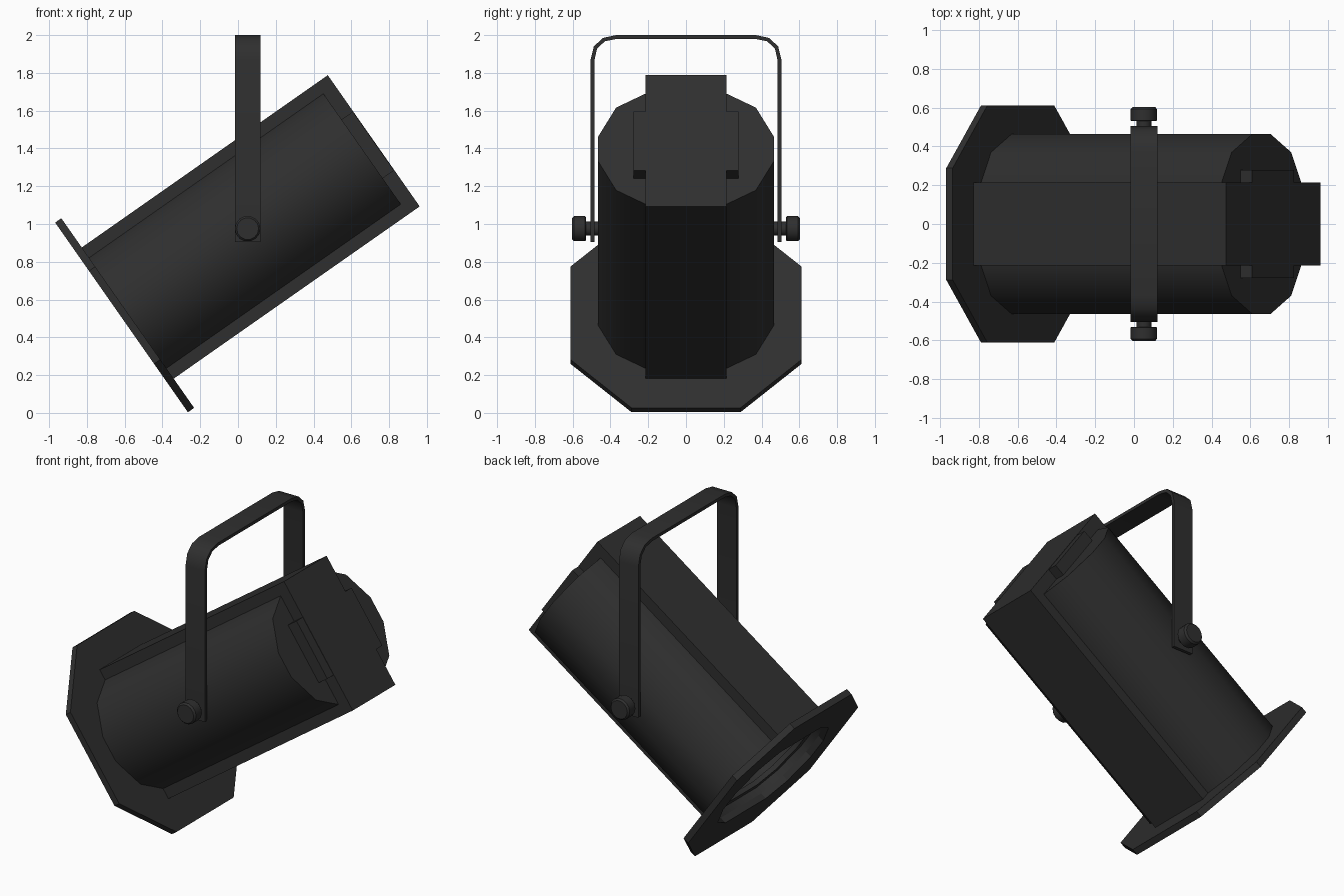
import bpy, bmesh, math
from mathutils import Matrix, Vector

if "Cube" in bpy.data.objects:
    bpy.data.objects.remove(bpy.data.objects["Cube"])

black = bpy.data.materials.new("matte_black")
black.diffuse_color = (0.028, 0.028, 0.028, 1)
black.use_nodes = True
black.node_tree.nodes["Principled BSDF"].inputs["Base Color"].default_value = black.diffuse_color

# lamp space: x along the barrel, y across, z up; tilted 35 degrees about the pivot
TILT = Matrix.Translation((0.051, 0, 0.973)) @ Matrix.Rotation(math.radians(-35), 4, 'Y')


def finish(bm, name, matrix=Matrix(), smooth=None):
    bmesh.ops.recalc_face_normals(bm, faces=bm.faces)
    me = bpy.data.meshes.new(name)
    bm.to_mesh(me)
    bm.free()
    ob = bpy.data.objects.new(name, me)
    bpy.context.collection.objects.link(ob)
    ob.matrix_world = matrix
    me.materials.append(black)
    if smooth:
        bpy.ops.object.select_all(action='DESELECT')
        ob.select_set(True)
        bpy.context.view_layer.objects.active = ob
        bpy.ops.object.shade_smooth_by_angle(angle=math.radians(smooth))
    return ob


def box(name, lo, hi):
    bm = bmesh.new()
    lo, hi = Vector(lo), Vector(hi)
    size = hi - lo
    m = Matrix.Translation((lo + hi) / 2) @ Matrix.Diagonal((*size, 1))
    bmesh.ops.create_cube(bm, size=1, matrix=m)
    return finish(bm, name, TILT)


def mirrored(points):
    """Quarter outline (y, z), listed from the side to the top, to a full loop."""
    half = points + [(-y, z) for y, z in reversed(points)]
    return half + [(-y, -z) for y, z in half]


def loft(name, rings, cap_last=True, closed=False, matrix=TILT, smooth=None):
    bm = bmesh.new()
    loops = [[bm.verts.new(p) for p in r] for r in rings]
    pairs = list(zip(loops, loops[1:]))
    if closed:
        pairs.append((loops[-1], loops[0]))
    for a, b in pairs:
        for i in range(len(a)):
            j = (i + 1) % len(a)
            bm.faces.new((a[i], a[j], b[j], b[i]))
    if cap_last:
        bm.faces.new(loops[-1])
    return finish(bm, name, matrix, smooth)


TUBE = mirrored([(0.465, 0.08), (0.37, 0.267), (0.215, 0.357)])


def ring(x, k):
    return [(x, y * k, z * k) for y, z in TUBE]


# barrel: inner back, inner wall, lens lip, rim, outer wall, closed back
loft("barrel", [ring(0.70, 0.95), ring(-0.70, 0.95), ring(-0.70, 0.83),
                ring(-0.73, 0.83), ring(-0.73, 0.95), ring(-0.775, 0.95),
                ring(-0.775, 1), ring(0.74, 1)], smooth=40)
loft("barrel_inner_back", [ring(0.69, 0.96), ring(0.70, 0.96)])

# front plate: chamfered square with the barrel opening
bm = bmesh.new()
edges = []
for outline, k in ((mirrored([(0.612, 0.30), (0.288, 0.613)]), 1), (TUBE, 0.95)):
    vs = [bm.verts.new((-0.815, y * k, z * k)) for y, z in outline]
    edges += [bm.edges.new((vs[i - 1], vs[i])) for i in range(len(vs))]
bmesh.ops.triangle_fill(bm, edges=edges, use_beauty=True, normal=(1, 0, 0))
ext = bmesh.ops.extrude_face_region(bm, geom=bm.faces[:])
bmesh.ops.translate(bm, vec=(0.04, 0, 0),
                    verts=[g for g in ext["geom"] if isinstance(g, bmesh.types.BMVert)])
finish(bm, "front_plate", TILT)

# top and bottom spines, rear housing with side blocks
box("top_spine", (-0.778, -0.215, 0.345), (0.815, 0.215, 0.424))
box("bottom_spine", (-0.778, -0.215, -0.424), (0.815, 0.215, -0.345))
box("rear_housing", (0.735, -0.215, -0.40), (0.815, 0.215, 0.40))
box("rear_side_blocks", (0.735, -0.278, -0.19), (0.813, 0.278, 0.19))

# yoke: flat strap swept over the top
side = [(0.505, 0.905), (0.505, 1.87), (0.488, 1.94), (0.44, 1.985), (0.37, 2.0)]
inner = [(0.485, 0.905), (0.485, 1.866), (0.471, 1.928), (0.43, 1.967), (0.368, 1.98)]
outer = side + [(-y, z) for y, z in reversed(side)]
inner = inner + [(-y, z) for y, z in reversed(inner)]
bm = bmesh.new()
rows = [[bm.verts.new(p) for p in ((-0.017, *o), (0.12, *o), (0.12, *i), (-0.017, *i))]
        for o, i in zip(outer, inner)]
for a, b in zip(rows, rows[1:]):
    for i in range(4):
        j = (i + 1) % 4
        bm.faces.new((a[i], a[j], b[j], b[i]))
bm.faces.new(rows[0])
bm.faces.new(rows[-1])
finish(bm, "yoke", smooth=35)

# clamp knobs with threaded necks on both sides
for s, label in ((-1, "front"), (1, "back")):
    prof = [(0.44, 0.038), (0.53, 0.038), (0.53, 0.064), (0.535, 0.068),
            (0.592, 0.068), (0.603, 0.058)]
    rings = [[(0.051 + r * math.cos(a), s * y, 0.975 + r * math.sin(a))
              for a in (math.tau * i / 14 for i in range(14))] for y, r in prof]
    loft(label + "_knob", rings, matrix=Matrix(), smooth=35)
